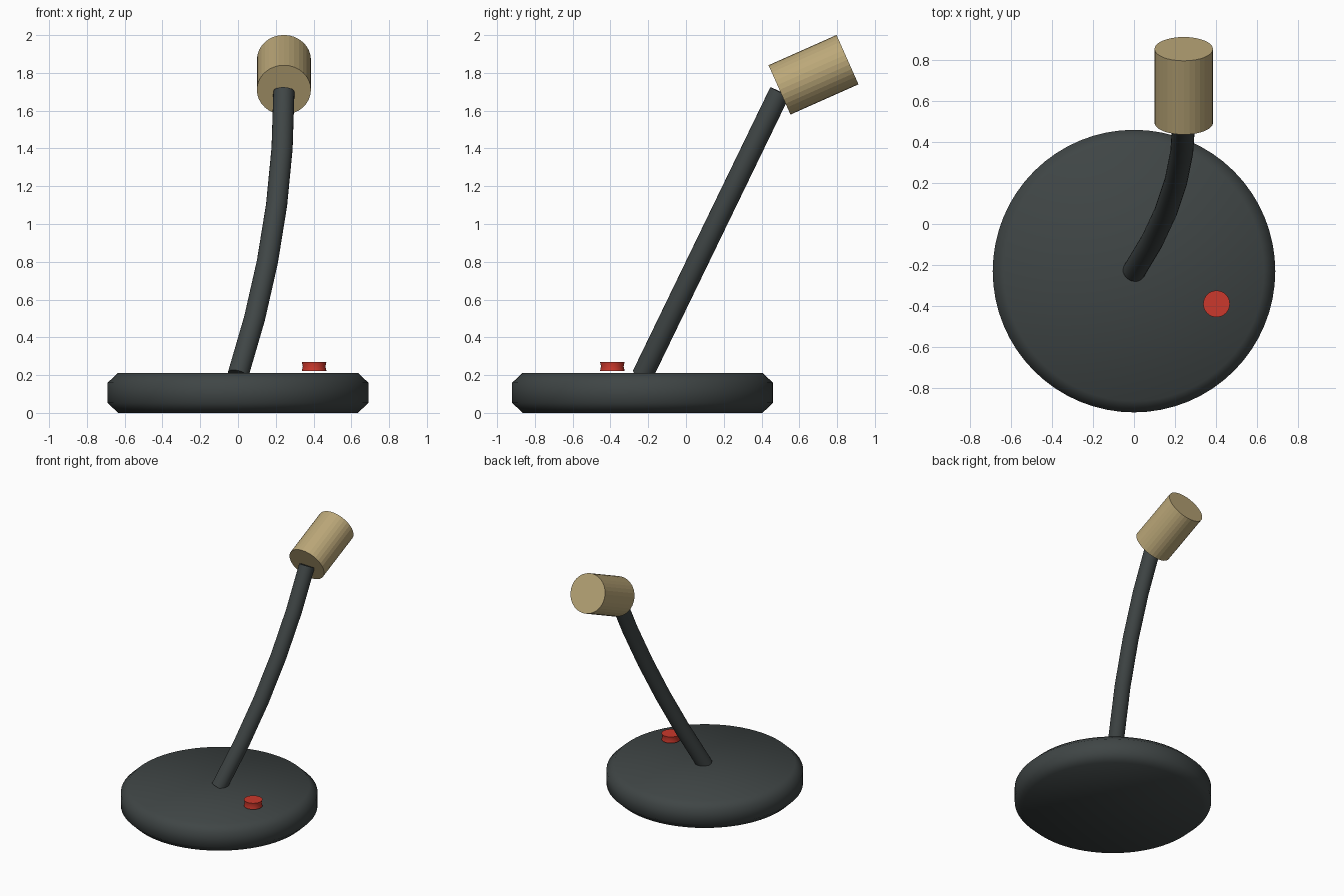
import bpy, bmesh, math
from mathutils import Vector

if "Cube" in bpy.data.objects:
    bpy.data.objects.remove(bpy.data.objects["Cube"])


def material(name, rgb):
    m = bpy.data.materials.new(name)
    m.diffuse_color = (*rgb, 1)
    m.use_nodes = True
    m.node_tree.nodes["Principled BSDF"].inputs["Base Color"].default_value = m.diffuse_color
    return m


DARK = material("dark_grey", (0.05, 0.06, 0.06))
TAN = material("tan", (0.50, 0.39, 0.19))
RED = material("red", (0.60, 0.04, 0.025))


def new_object(name, bm, mat, smooth=None):
    bmesh.ops.recalc_face_normals(bm, faces=bm.faces)
    mesh = bpy.data.meshes.new(name)
    bm.to_mesh(mesh)
    bm.free()
    ob = bpy.data.objects.new(name, mesh)
    bpy.context.collection.objects.link(ob)
    mesh.materials.append(mat)
    if smooth:
        bpy.ops.object.select_all(action='DESELECT')
        ob.select_set(True)
        bpy.context.view_layer.objects.active = ob
        bpy.ops.object.shade_smooth_by_angle(angle=math.radians(smooth))
    return ob


def loft(name, rings, mat, sides, smooth=None):
    """Skin circles given as (centre, axis, radius), capping both ends."""
    bm = bmesh.new()
    loops = []
    for centre, axis, r in rings:
        axis = Vector(axis).normalized()
        u = Vector((1, 0, 0))
        u = (u - axis * u.dot(axis)).normalized()
        v = axis.cross(u)
        loops.append([bm.verts.new(Vector(centre) + r * (u * math.cos(a) + v * math.sin(a)))
                      for a in (2 * math.pi * i / sides for i in range(sides))])
    for a, b in zip(loops, loops[1:]):
        for i in range(sides):
            j = (i + 1) % sides
            bm.faces.new((a[i], a[j], b[j], b[i]))
    bm.faces.new(loops[0][::-1])
    bm.faces.new(loops[-1])
    return new_object(name, bm, mat, smooth)


def turned(name, x, y, profile, mat, sides, smooth):
    return loft(name, [((x, y, z), (0, 0, 1), r) for r, z in profile], mat, sides, smooth)


# Round base with chamfered rims
turned("base", 0, -0.23, [(0.635, 0), (0.69, 0.053), (0.69, 0.16), (0.635, 0.212)], DARK, 64, 50)

# Push button with a slight waist
turned("button", 0.403, -0.39, [(0.065, 0.222), (0.06, 0.246), (0.065, 0.27)], RED, 32, 40)

# Bent neck in five segments
path = [Vector((0.243 * (1 - (1 - t) ** 2), -0.23 + 0.727 * t, 0.2 + 1.5 * t))
        for t in (i / 5 for i in range(6))]
rings = []
for i, p in enumerate(path):
    axis = path[min(i + 1, 5)] - path[max(i - 1, 0)]
    rings.append((p, axis, 0.056))
loft("neck", rings, DARK, 24, 40)

# Tilted microphone head
tilt = math.radians(24)
axis = Vector((0, math.cos(tilt), math.sin(tilt)))
centre = Vector((0.243, 0.675, 1.79))
loft("head", [(centre - axis * 0.197, axis, 0.143),
              (centre + axis * 0.197, axis, 0.143)], TAN, 32)
